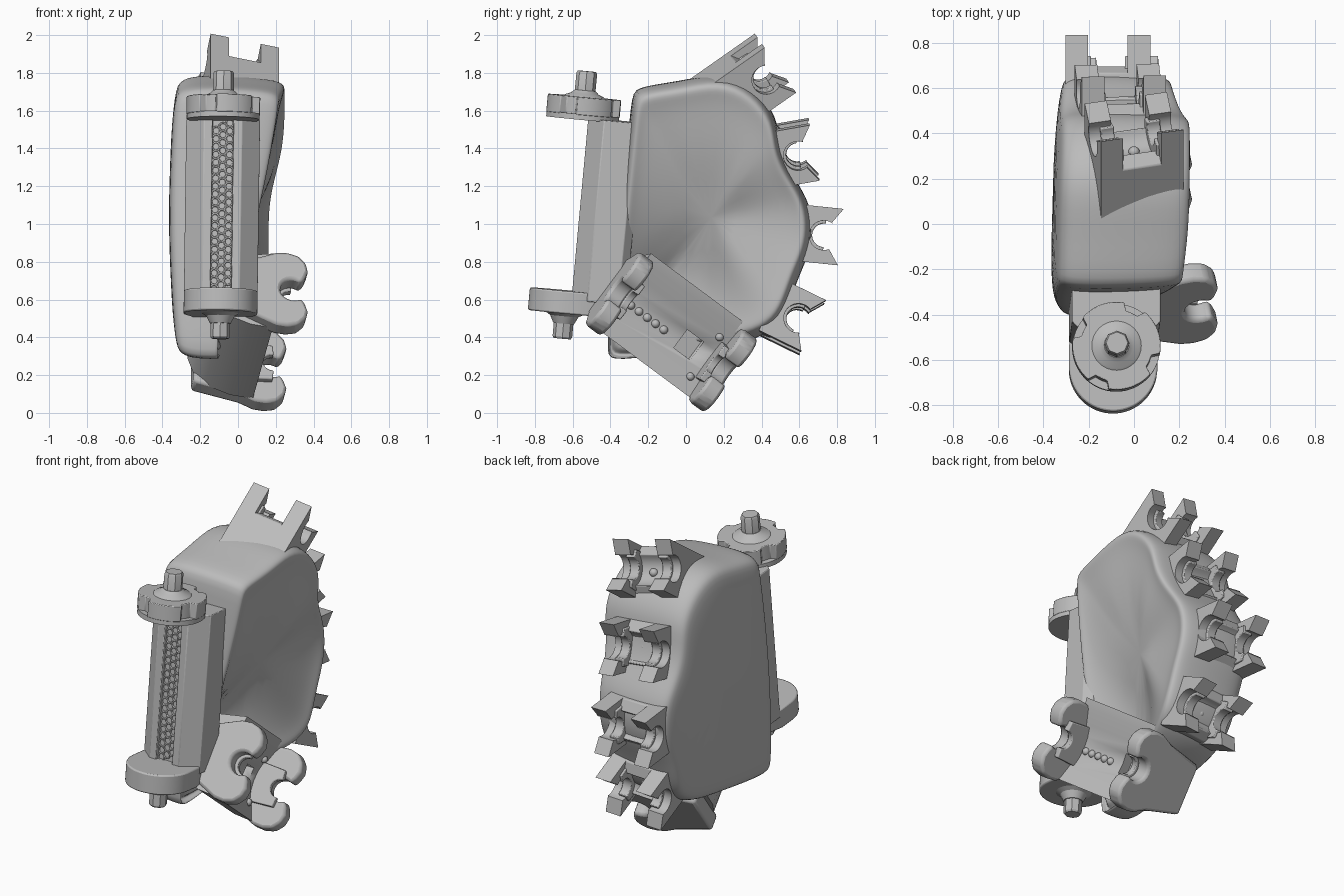
import bpy, bmesh, math
from mathutils import Matrix, Vector

cube = bpy.data.objects.get("Cube")
if cube:
    bpy.data.objects.remove(cube, do_unlink=True)

grey = bpy.data.materials.new("plain_grey")
grey.use_nodes = True
GREY = (0.5, 0.5, 0.5, 1)
grey.diffuse_color = GREY
grey.node_tree.nodes["Principled BSDF"].inputs["Base Color"].default_value = GREY


def finish(name, bm, matrix=Matrix(), bevel=0, subsurf=0):
    """Turn a bmesh into a smooth-shaded object with optional modifiers."""
    bmesh.ops.recalc_face_normals(bm, faces=bm.faces)
    mesh = bpy.data.meshes.new(name)
    bm.to_mesh(mesh)
    bm.free()
    mesh.materials.append(grey)
    obj = bpy.data.objects.new(name, mesh)
    bpy.context.collection.objects.link(obj)
    obj.matrix_world = matrix
    if bevel:
        mod = obj.modifiers.new("soft_edges", 'BEVEL')
        mod.width, mod.segments, mod.limit_method = bevel, 2, 'ANGLE'
    if subsurf:
        mod = obj.modifiers.new("smooth", 'SUBSURF')
        mod.levels = mod.render_levels = subsurf
    bpy.ops.object.select_all(action='DESELECT')
    obj.select_set(True)
    bpy.context.view_layer.objects.active = obj
    if subsurf:
        bpy.ops.object.shade_smooth()
    else:
        bpy.ops.object.shade_smooth_by_angle()
    return obj


def prism(name, pts, z0, z1, matrix=Matrix(), bevel=0.0):
    """Extrude a flat profile along its local z."""
    bm = bmesh.new()
    face = bm.faces.new([bm.verts.new((x, y, z0)) for x, y in pts])
    ext = bmesh.ops.extrude_face_region(bm, geom=[face])
    top = [v for v in ext["geom"] if isinstance(v, bmesh.types.BMVert)]
    bmesh.ops.translate(bm, verts=top, vec=(0, 0, z1 - z0))
    return finish(name, bm, matrix, bevel)


def lathe(name, pts, sides, matrix=Matrix()):
    """Stack of rings (radius, height) around local z."""
    bm = bmesh.new()
    skin(bm, [[bm.verts.new((x, y, z)) for x, y in arc(r, 0, 360, sides)[:-1]] for r, z in pts])
    return finish(name, bm, matrix)


def skin(bm, rings):
    n = len(rings[0])
    for a, b in zip(rings, rings[1:]):
        for k in range(n):
            bm.faces.new((a[k], a[(k + 1) % n], b[(k + 1) % n], b[k]))
    bm.faces.new(rings[0])
    bm.faces.new(rings[-1])


def ball(name, loc, radius, matrix):
    bm = bmesh.new()
    bmesh.ops.create_uvsphere(bm, u_segments=12, v_segments=8, radius=radius,
                              matrix=Matrix.Translation(loc))
    return finish(name, bm, matrix)


def arc(r, a0, a1, n):
    angles = [math.radians(a0 + (a1 - a0) * k / n) for k in range(n + 1)]
    return [(r * math.cos(a), r * math.sin(a)) for a in angles]


def clip(outer, r, mouth):
    """C profile: upper half outline, bore, then the mirrored lower half."""
    return outer + arc(r, mouth, 360 - mouth, 16) + [(u, -t) for u, t in reversed(outer)]


# Palm: outline rings stacked across x, ending in a hollow palm face
outline = [(-0.285, 1.66), (-0.27, 1.72), (-0.05, 1.745), (0.18, 1.8), (0.36, 1.72), (0.48, 1.57),
           (0.49, 1.42), (0.54, 1.28), (0.64, 1.14), (0.67, 1.0), (0.655, 0.86), (0.59, 0.72),
           (0.55, 0.6), (0.49, 0.46), (0.34, 0.38), (0.1, 0.35), (-0.15, 0.31), (-0.4, 0.28),
           (-0.42, 0.33), (-0.375, 0.75), (-0.33, 1.2)]
centre = Vector((0.1, 1.05))
# (scale, x or offset from the rim, follows the rim)
layers = [(0.5, -0.37, 0), (0.9, -0.365, 0), (0.975, -0.345, 0), (1.01, -0.27, 0), (1.01, -0.1, 0),
          (0.985, -0.07, 1), (0.95, -0.005, 1), (0.9, 0.0, 1), (0.8, -0.03, 1), (0.4, -0.07, 1)]


def rim_x(y, z):
    """Rim height: raised at the knuckles, lowered at the wrist and beneath the thumb."""
    s = min(1, max(0, (z - 1.05) / 0.5))
    drop = min(1, max(0, (0.66 - z - 0.57 * y) / 0.35))
    return 0.165 + 0.085 * s * s * (3 - 2 * s) - 0.22 * drop - 0.12 * max(0, -y)


def back_x(y, z):
    """The back of the hand curves in towards its top, bottom and finger side."""
    return 0.035 * ((z - 1.05) / 0.7) ** 2 + 0.1 * max(0, y - 0.2)


bm = bmesh.new()
rings = []
for scale, x, on_rim in layers:
    ring = []
    for p in outline:
        q = centre + (Vector(p) - centre) * scale
        ring.append(bm.verts.new((x + (rim_x(*p) if on_rim else back_x(*q)), q.x, q.y)))
    rings.append(ring)
skin(bm, rings)
finish("palm", bm, subsurf=2)

# Finger mounts: two open clips joined by a hollowed web
tips = [(0.09, 0.15), (0.035, 0.07)]
mounts = [("index", 0.0, 0.4, 1.8, 35, 14, 0.36), ("middle", -0.06, 0.59, 1.38, 10, 6, 0.18),
          ("ring", -0.115, 0.73, 0.94, -6, 0, 0.18), ("little", -0.07, 0.59, 0.49, -26, -4, 0.17)]
for label, x, y, z, angle, lean, length in mounts:
    a = math.radians(angle)
    frame = Matrix(((0, 0, 1, x), (math.cos(a), -math.sin(a), 0, y),
                    (math.sin(a), math.cos(a), 0, z), (0, 0, 0, 1)))
    frame = frame @ Matrix.Rotation(math.radians(lean), 4, 'X')
    top, bottom = (-length, 0.15), (-0.16, -0.15)
    jaw = [top] + clip(tips, 0.078, 60) + [bottom]
    for side, s in (("right", -1), ("left", 1)):
        prism(f"{label}_clip_{side}", jaw, s * 0.137 - 0.05, s * 0.137 + 0.05, frame, 0.014)
        prism(f"{label}_collar_{side}", clip([(-0.15, 0.12), (0.0, 0.11)], 0.062, 85),
              s * 0.105 - 0.03, s * 0.105 + 0.03, frame, 0.005)
    web = [top, (-0.08, 0.15)] + arc(0.1, 115, 245, 8) + [(-0.09, -0.14), bottom]
    prism(f"{label}_web", web, -0.12, 0.12, frame, 0.006)
    ball(f"{label}_knob", (-0.1, 0, 0), 0.025, frame)

# Thumb mount: skewed frame with rounded clips at both ends of a saddle block
axis = Vector((0.12, -0.58, 0.43)).normalized()
across = Vector((0, 0.6, 0.8))
across = (across - axis * across.dot(axis)).normalized()
out = across.cross(axis)
thumb = Matrix((out, across, axis)).transposed().to_4x4()
thumb.translation = (0.23, -0.08, 0.43)
lobe = [(-0.17, 0.2), (-0.09, 0.235), (-0.03, 0.24), (0.03, 0.225), (0.07, 0.18), (0.08, 0.13),
        (0.065, 0.085)]
for label, z, inward, heel in (("lower", -0.355, 0.06, (-0.42, 0.15)),
                               ("upper", 0.335, -0.06, (-0.26, 0.16))):
    prism(f"thumb_clip_{label}", clip([heel] + lobe, 0.068, 50), z - 0.05, z + 0.05, thumb, 0.018)
    prism(f"thumb_collar_{label}", clip([(-0.18, 0.12), (0.0, 0.11)], 0.052, 85),
          z + inward - 0.02, z + inward + 0.02, thumb, 0.006)
saddle = [(-0.1, 0.22), (-0.135, 0.13), (-0.155, 0.06), (-0.16, 0)]
saddle += [(u, -t) for u, t in reversed(saddle[:-1])]
underside = [(-0.22, -0.21), (-0.33, -0.17), (-0.42, -0.09), (-0.45, 0), (-0.45, 0.2)]
block = prism("thumb_block", [(-0.09, 0.27)] + saddle + underside, -0.32, 0.32, thumb)

# Square socket cut in the saddle
cutter = prism("socket_cutter", [(-0.22, -0.06), (-0.1, -0.06), (-0.1, 0.06), (-0.22, 0.06)],
               -0.2, -0.09, thumb)
cutter.hide_render = True
cutter.hide_viewport = True
cut = block.modifiers.new("socket", 'BOOLEAN')
cut.object, cut.operation = cutter, 'DIFFERENCE'
for k in range(5):
    ball("thumb_stud", (-0.162, -0.015, 0.01 + 0.055 * k), 0.023, thumb)
for s in (-1, 1):
    ball("thumb_pin", (-0.135, s * 0.13, -0.25), 0.022, thumb)

# Wrist hinge: leaning column, discs and pins share one tilted frame
wrist = (Matrix.Translation((-0.085, -0.59, 1.1)) @ Matrix.Rotation(math.radians(-5.3), 4, 'X')
         @ Matrix.Rotation(math.radians(0.8), 4, 'Y'))
column = [(-0.1, 0.03), (-0.055, 0.03), (-0.055, 0.06), (0.055, 0.06), (0.055, 0.03),
          (0.1, 0.03), (0.195, 0.115), (0.195, 0.28), (0.15, 0.32), (-0.195, 0.32), (-0.195, 0.115)]
prism("wrist_column", column, -0.5, 0.465, wrist, 0.004)

# Perforated strip in the column channel
bpy.ops.mesh.primitive_torus_add(major_radius=0.021, minor_radius=0.005, major_segments=12,
                                 minor_segments=6)
strip = bpy.context.object
strip.name = "perforated_strip"
strip.data.materials.append(grey)
strip.data.transform(Matrix.Translation((-0.036, 0.055, -0.44)) @ Matrix.Rotation(math.pi / 2, 4, 'X'))
strip.matrix_world = wrist
for count, offset in ((21, (0, 0, 0.042)), (3, (0.036, 0, 0.021))):
    arr = strip.modifiers.new("repeat", 'ARRAY')
    arr.count, arr.use_relative_offset, arr.use_constant_offset = count, False, True
    arr.constant_offset_displace = offset
bpy.ops.object.shade_smooth()

# Notched upper disc on a thin plate
notched = []
for k in range(72):
    r = 0.16 if (k * 5 + 35) % 90 < 22 else 0.195
    notched += arc(r, k * 5, k * 5 + 5, 1)[:1]
prism("upper_disc", notched, 0.48, 0.575, wrist, 0.004)
prism("upper_plate", arc(0.193, 0, 355, 71), 0.455, 0.485, wrist)
lathe("upper_hub", [(0.115, 0.57), (0.1, 0.583), (0.075, 0.592), (0.055, 0.61)], 32, wrist)
lathe("upper_pin", [(0.055, 0.58), (0.055, 0.7), (0.048, 0.712)], 8, wrist)

# Lower disc with a straight shank reaching the palm
shank = arc(0.195, 180, 360, 32) + [(0.195, 0.1), (0.15, 0.24), (-0.15, 0.24), (-0.195, 0.1)]
prism("lower_disc", shank, -0.575, -0.455, wrist, 0.008)
lathe("lower_hub", [(0.055, -0.63), (0.075, -0.59), (0.11, -0.57)], 32, wrist)
lathe("lower_pin", [(0.045, -0.71), (0.052, -0.7), (0.052, -0.56)], 8, wrist)
